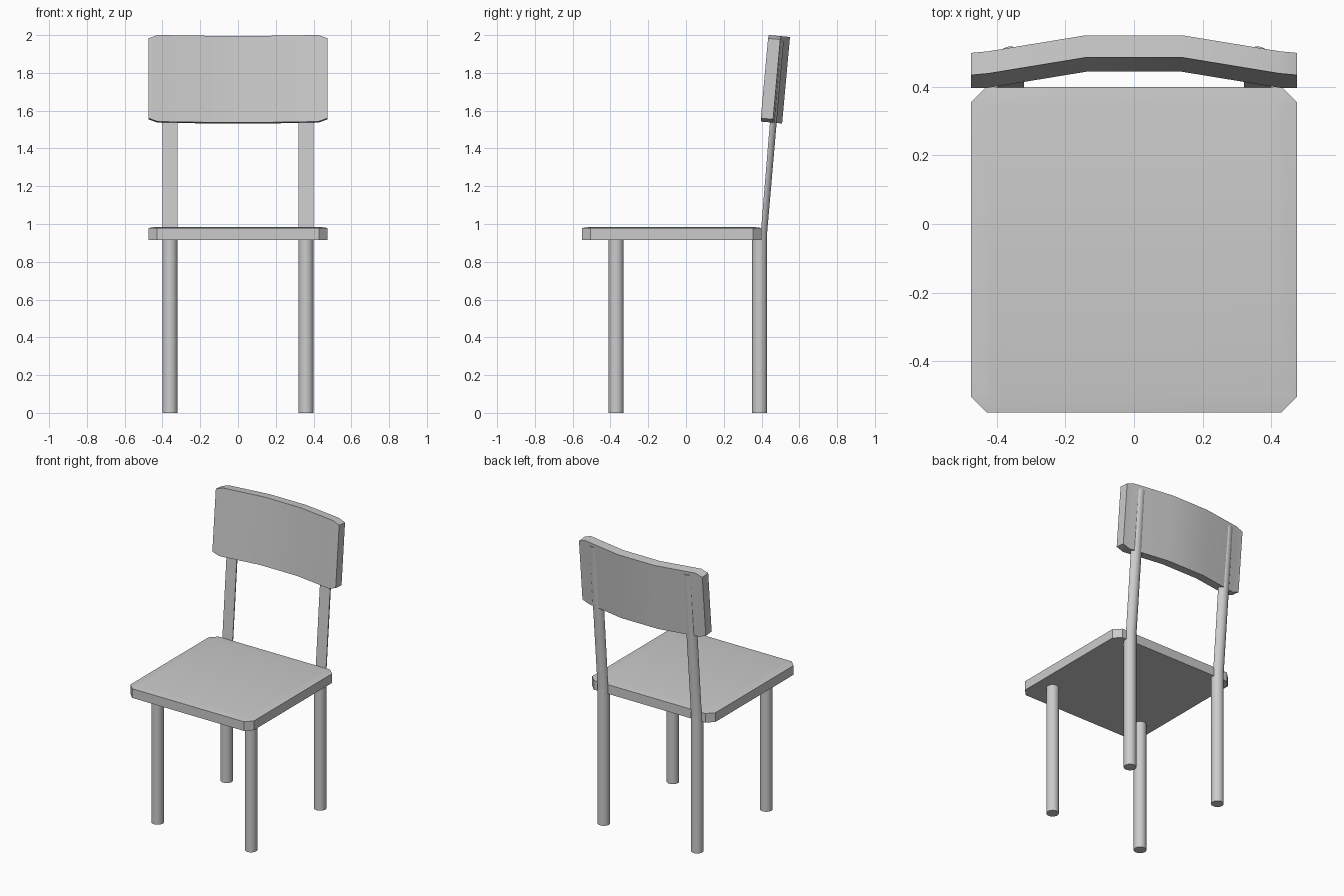
import bpy, bmesh, math
from mathutils import Matrix, Vector

cube = bpy.data.objects.get("Cube")
if cube:
    bpy.data.objects.remove(cube, do_unlink=True)

grey = bpy.data.materials.new("plain_grey")
grey.use_nodes = True
grey.diffuse_color = (0.6, 0.6, 0.6, 1)
grey.node_tree.nodes["Principled BSDF"].inputs["Base Color"].default_value = (0.6, 0.6, 0.6, 1)


def finish(name, bm, angle=30):
    """Turn a bmesh into a named, shaded object."""
    bmesh.ops.remove_doubles(bm, verts=bm.verts, dist=0.0005)
    bmesh.ops.recalc_face_normals(bm, faces=bm.faces)
    mesh = bpy.data.meshes.new(name)
    bm.to_mesh(mesh)
    bm.free()
    mesh.materials.append(grey)
    obj = bpy.data.objects.new(name, mesh)
    bpy.context.collection.objects.link(obj)
    bpy.ops.object.select_all(action="DESELECT")
    obj.select_set(True)
    bpy.context.view_layer.objects.active = obj
    bpy.ops.object.shade_smooth_by_angle(angle=math.radians(angle))


def loft(rings):
    """Skin a list of closed rings and cap both ends."""
    bm = bmesh.new()
    loops = [[bm.verts.new(p) for p in ring] for ring in rings]
    n = len(loops[0])
    for a, b in zip(loops, loops[1:]):
        for i in range(n):
            j = (i + 1) % n
            bm.faces.new((a[i], a[j], b[j], b[i]))
    bm.faces.new(loops[0])
    bm.faces.new(loops[-1])
    return bm


def leg_ring(x, y, z, flat=-1, r=0.04, sides=20):
    """Circle whose front can be cut flat at a given depth."""
    angles = [2 * math.pi * (i + 0.5) / sides for i in range(sides)]
    return [(x + r * math.cos(a), y + max(flat, r * math.sin(a)), z) for a in angles]


# Seat: square board with clipped corners and a slightly raised top
def seat_ring(half, clip, z):
    h, c = half, half - clip
    pts = [(c, -h), (h, -c), (h, c), (c, h), (-c, h), (-h, c), (-h, -c), (-c, -h)]
    return [(x, y - 0.075, z) for x, y in pts]


finish("seat", loft([seat_ring(0.475, 0.045, 0.915),
                     seat_ring(0.475, 0.045, 0.979),
                     seat_ring(0.43, 0.01, 0.985)]))

# Legs: the rear pair bends back above the seat, with a flat front face
for side, x in (("left", 0.36), ("right", -0.36)):
    finish("front_leg_" + side, loft([leg_ring(x, -0.37, 0), leg_ring(x, -0.37, 0.93)]))
    finish("rear_leg_" + side, loft([leg_ring(x, 0.39, 0),
                                     leg_ring(x, 0.39, 0.95),
                                     leg_ring(x, 0.39, 0.953, 0.006),
                                     leg_ring(x, 0.478, 1.97, 0.002)]))

# Backrest: curved board, shorter at its ends, tilted backwards
columns = [(0.475, -0.05, 0.212), (0.425, -0.047, 0.23), (0.14, 0, 0.23)]
columns = [(-x, y, h) for x, y, h in columns] + columns[::-1]
rings = [[(x, y, -h), (x, y, h), (x, y + 0.065, h), (x, y + 0.065, -h)] for x, y, h in columns]
back = loft(rings)
tilt = Matrix.Translation(Vector((0, 0.465, 1.767))) @ Matrix.Rotation(math.radians(-5.2), 4, "X")
bmesh.ops.transform(back, matrix=tilt, verts=back.verts)
finish("backrest", back)
